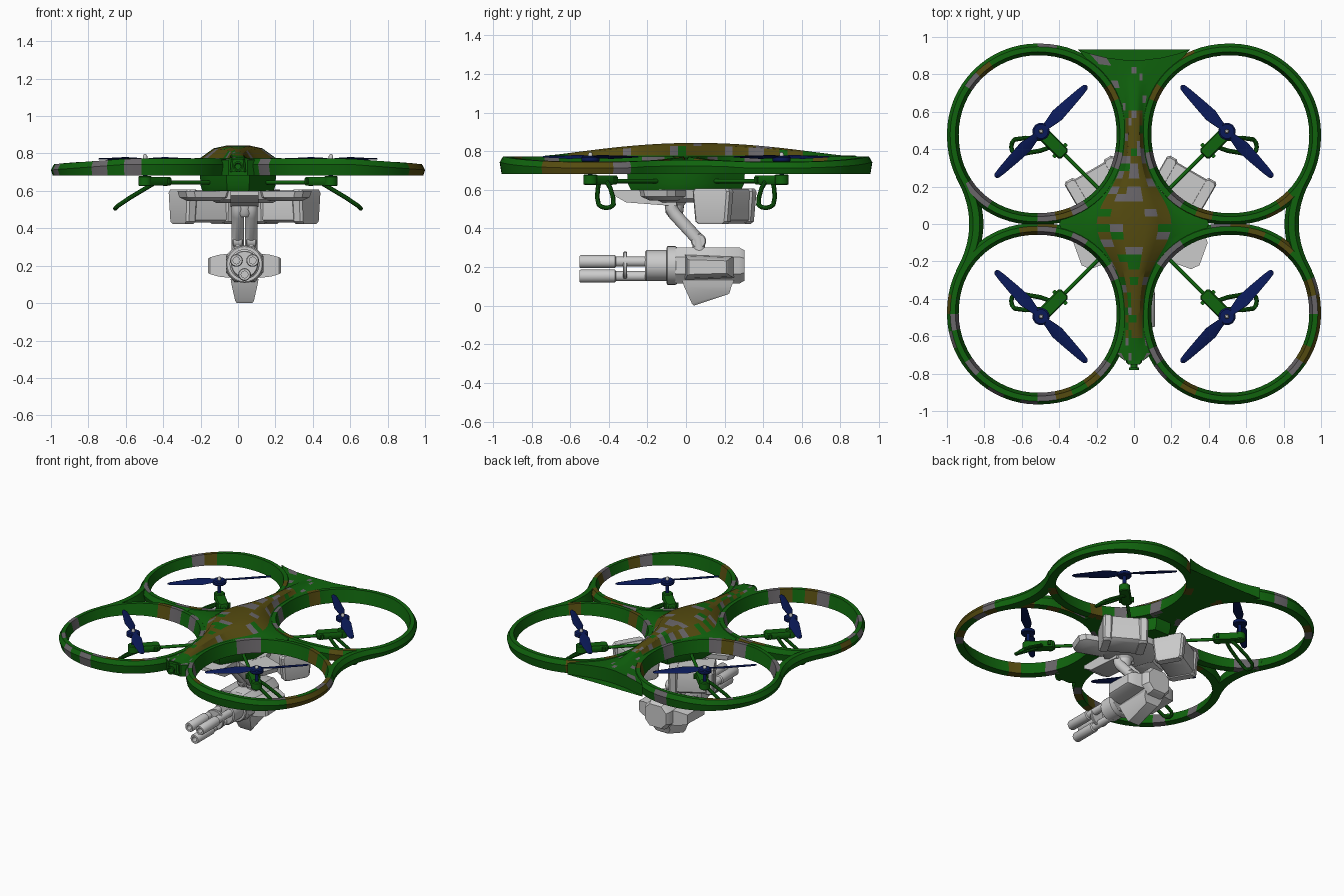
import bpy, bmesh, random
from math import sin, cos, pi, exp, radians, copysign
from mathutils import Vector, Matrix

if "Cube" in bpy.data.objects:
    bpy.data.objects.remove(bpy.data.objects["Cube"])

random.seed(7)


def material(name, rgb):
    m = bpy.data.materials.new(name)
    m.diffuse_color = (*rgb, 1)
    m.use_nodes = True
    m.node_tree.nodes["Principled BSDF"].inputs["Base Color"].default_value = m.diffuse_color
    return m


green = material("green", (0.005, 0.125, 0.004))
brown = material("brown", (0.09, 0.07, 0.005))
grey = material("patch_grey", (0.14, 0.13, 0.14))
navy = material("navy", (0.003, 0.01, 0.1))
CAMO = [green, brown, grey]


def loft(bm, sections, closed=False):
    """Skin a list of equal-length point loops; cap the ends unless closed."""
    rows = [[bm.verts.new(p) for p in s] for s in sections]
    n = len(rows[0])
    for i in range(len(rows) if closed else len(rows) - 1):
        a, b = rows[i], rows[(i + 1) % len(rows)]
        for j in range(n):
            bm.faces.new((a[j], a[(j + 1) % n], b[(j + 1) % n], b[j]))
    if not closed:
        bm.faces.new(rows[0])
        bm.faces.new(rows[-1])


def turned(bm, start, axis, profile, n=20):
    """Solid of revolution: profile is (distance along axis, radius)."""
    q = Vector(axis).to_track_quat('Z', 'Y')
    loft(bm, [[Vector(start) + q @ Vector((r * cos(2 * pi * k / n), r * sin(2 * pi * k / n), d))
               for k in range(n)] for d, r in profile])


def tube(bm, pts, r, n=10):
    pts = [Vector(p) for p in pts]
    tan = [(pts[min(i + 1, len(pts) - 1)] - pts[max(i - 1, 0)]).normalized() for i in range(len(pts))]
    q = tan[0].to_track_quat('Z', 'Y')
    secs = []
    for i, p in enumerate(pts):
        if i:
            q = tan[i - 1].rotation_difference(tan[i]) @ q
        secs.append([p + q @ Vector((r * cos(2 * pi * k / n), r * sin(2 * pi * k / n), 0)) for k in range(n)])
    loft(bm, secs)


def block(bm, c, levels, rot=0, ch=0.02):
    """Chamfered box standing on c (x, y); levels are (z, length, depth)."""
    m = Matrix.Rotation(radians(rot), 3, 'Z')
    secs = []
    for z, l, d in levels:
        a, b = l / 2, d / 2
        o = [(a, b - ch), (a - ch, b), (ch - a, b), (-a, b - ch), (-a, ch - b), (ch - a, -b), (a - ch, -b), (a, ch - b)]
        secs.append([m @ Vector((x, y, z)) + Vector((*c, 0)) for x, y in o])
    loft(bm, secs)


def finish(name, bm, mats=(), mirror=(False, False), pick=None, shift=0):
    bmesh.ops.recalc_face_normals(bm, faces=bm.faces)
    if pick:
        for f in bm.faces:
            f.material_index = pick(f)
    me = bpy.data.meshes.new(name)
    bm.to_mesh(me)
    bm.free()
    ob = bpy.data.objects.new(name, me)
    ob.location.x = shift
    bpy.context.collection.objects.link(ob)
    for m in mats:
        me.materials.append(m)
    if any(mirror):
        ob.modifiers.new("mirror", 'MIRROR').use_axis = (*mirror, False)
    bpy.ops.object.select_all(action='DESELECT')
    ob.select_set(True)
    bpy.context.view_layer.objects.active = ob
    bpy.ops.object.shade_smooth_by_angle(angle=radians(32))


CX, CY, Z0, POW = 0.515, 0.48, 0.682, 2.13


def guard_top(x):
    return 0.772 - 0.03 * max(0, (abs(x) - 0.6) / 0.4)


# rotor guard rings (slightly squared towards the body) with camouflage patches
for sx, sy, label in ((1, 1, "back_right"), (-1, 1, "back_left"), (1, -1, "front_right"), (-1, -1, "front_left")):
    bm = bmesh.new()
    secs = []
    for k in range(64):
        c, s = cos(2 * pi * k / 64), sin(2 * pi * k / 64)
        e = 1 if k <= 16 else 2 / POW
        c, s = copysign(abs(c) ** e, c), copysign(abs(s) ** e, s)
        row = []
        for r, drop in ((.475, None), (.485, .03), (.468, 0), (.44, 0), (.422, None)):
            x, y = sx * (CX + r * c), sy * (CY + r * s)
            row.append((x, y, Z0 if drop is None else guard_top(x) - drop))
        secs.append(row)
    loft(bm, secs, closed=True)
    patches = [random.choices((0, 1, 2), (74, 12, 14))[0] for _ in range(70)]

    def ring_pick(f):
        return patches[(f.index // 5 // 2) % 32 + (32 if f.index % 5 in (0, 1) else 0)]
    bm.faces.index_update()
    finish("guard_ring_" + label, bm, CAMO, pick=ring_pick)

# outer bridges between front and back rings
bm = bmesh.new()
secs = []
for k in range(17):
    y = -0.25 + 0.5 * k / 16
    x = 0.845 + 0.072 * (abs(y) / 0.25) ** 2
    t = guard_top(x)
    secs.append([(x + .024, y, Z0), (x + .036, y, t - .03), (x + .015, y, t), (x - .02, y, t), (x - .04, y, Z0)])
loft(bm, secs)
finish("side_bridge", bm, CAMO, (True, False), lambda f: 0)


# central fuselage: raised spine with skirts running out to the rings
def half_width(y):
    return 0.045 + 0.155 * exp(-(y / 0.23) ** 2)


bm = bmesh.new()
secs = []
for k in range(41):
    y = -0.73 + 1.62 * k / 40
    w = half_width(y)
    h = 0.068 * max(0, 1 - ((y - 0.05) / 0.78) ** 2) ** 1.3
    w2 = CX - 0.455 * max(0, 1 - (abs(abs(y) - CY) / 0.455) ** POW) ** (1 / POW)
    w2 = max(min(0.4, w2), w + 0.006)
    if y < -0.69:
        w2 = w + 0.006
    half = [(.3 * w, .777 + h * .97), (.65 * w, .777 + h * .75), (w, .777), (w + (w2 - w) * .4, .771),
            (w + (w2 - w) * .75, .767), (w2, .765), (w2, Z0), (w2 * .8, Z0), (w2 * .5, Z0), (w2 * .2, Z0)]
    pts = half + [(-x, z) for x, z in reversed(half)]
    t = max(0, (y - 0.7) / 0.19) ** 2
    secs.append([(x, y - .015 * t + .65 * t * x * x, z) for x, z in pts])
secs.append([(x, y, Z0) for x, y, z in secs[-1]])
loft(bm, secs)
bmesh.ops.remove_doubles(bm, verts=bm.verts, dist=1e-5)


def body_pick(f):
    c = f.calc_center_median()
    if f.normal.z < 0.3:
        return 0
    if abs(c.x) < half_width(c.y) and abs(c.y) < 0.6:
        return random.choices((0, 1, 2), (12, 66, 22))[0]
    return random.choices((0, 2), (94, 6))[0]


finish("fuselage", bm, CAMO, pick=body_pick)

# belly hull under the fuselage
bm = bmesh.new()
q = [(.2, .08), (.15, .16), (.06, .3)]
q = q + [(-x, y) for x, y in reversed(q)]
q = q + [(-x, -y) for x, y in q]
loft(bm, [[(x * s, y * s, z) for x, y in q] for z, s in ((.6, .95), (.63, 1), (.7, 1.02))])
finish("belly_hull", bm, [green])

# nose camera
bm = bmesh.new()
block(bm, (0, -.725), ((.70, .085, .05), (.77, .075, .05)), ch=.01)
turned(bm, (0, -.74, .73), (0, -1, 0), ((0, .018), (.028, .018), (.028, .028), (.04, .028), (.04, .02), (.034, .015)))
finish("nose_camera", bm, [green])

# rotor arms, motor pods
HUB = Vector((.497, .495, 0))
bm = bmesh.new()
turned(bm, (.13, .13, .645), (1, 1, 0), ((0, .011), (.36, .011), (.36, .02), (.375, .02), (.375, .012)), 12)
block(bm, (.435, .432), ((.628, .17, .06), (.64, .18, .072), (.662, .18, .072), (.674, .17, .06)), 45, .012)
block(bm, (.395, .393), ((.636, .02, .1), (.666, .02, .1)), 45, .004)
turned(bm, HUB + Vector((0, 0, .625)), (0, 0, 1), ((0, .03), (.005, .036), (.05, .036), (.055, .03)), 20)
finish("motor_arm", bm, [green], (True, True))

# loop feet
bm = bmesh.new()
tube(bm, [(.45, .45, .64), (.5, .456, .61), (.58, .46, .562), (.638, .452, .523), (.652, .435, .511), (.656, .413, .506),
          (.652, .39, .511), (.638, .375, .523), (.58, .378, .562), (.5, .392, .61), (.45, .41, .64)], .012)
finish("loop_foot", bm, [green], (True, True))

# propellers
bm = bmesh.new()
turned(bm, HUB + Vector((0, 0, .67)), (0, 0, 1), ((0, .012), (.075, .012), (.075, .042), (.08, .046), (.098, .046), (.104, .038)), 24)
for ang in (135, -45):
    m = Matrix.Translation(HUB + Vector((0, 0, .77))) @ Matrix.Rotation(radians(ang), 4, 'Z')
    secs = []
    for r, w, p in ((.03, .018, 18), (.07, .026, 18), (.12, .036, 16), (.2, .03, 13), (.3, .021, 9), (.334, .016, 8), (.346, .006, 8)):
        t = Matrix.Rotation(radians(p), 4, 'X')
        secs.append([m @ (Vector((r, 0, 0)) + t @ Vector((0, y, z)))
                     for y, z in ((-w, 0), (0, -.003), (w, -.002), (w, .001), (0, .006))])
    loft(bm, secs)
finish("propeller", bm, [navy], (True, True))
bm = bmesh.new()
turned(bm, HUB + Vector((0, 0, .77)), (0, 0, 1), ((0, .012), (.015, .012), (.024, .007), (.026, .002)), 12)
finish("propeller_cap", bm, (), (True, True))

# turret mount: plate, front arm and side lobes (turret axis sits slightly off centre)
GX, GZ = .035, .208
bm = bmesh.new()
turned(bm, (0, 0, .535), (0, 0, 1), ((0, .15), (.02, .19), (.066, .19)), 10)
loft(bm, [[(x, y, z) for y, z in ((-.38, .6), (-.38, .575), (-.31, .535), (-.05, .515), (-.05, .6))]
          for x in (-.075, .075)])
finish("turret_mount", bm, shift=GX)
bm = bmesh.new()
block(bm, (.215, -.115), ((.545, .17, .12), (.565, .24, .19), (.6, .26, .2)), -20, .035)
finish("mount_lobe", bm, (), (True, False), shift=GX)

# ammunition pods with end bands
bm = bmesh.new()
POD = Vector((.225, .2))
block(bm, POD, ((.43, .24, .15), (.445, .28, .18), (.59, .3, .195), (.605, .28, .18)), -30, .025)
u = Vector((cos(radians(-30)), sin(radians(-30))))
for o in (-.12, .12):
    block(bm, POD + u * o, ((.424, .05, .16), (.436, .06, .19), (.59, .064, .22), (.608, .054, .2)), -30, .012)
finish("ammo_pod", bm, (), (True, False), shift=GX)

# swivel and fork that carry the gun
bm = bmesh.new()
turned(bm, (GX, -.06, .46), (0, 0, 1), ((0, .03), (.02, .045), (.06, .05), (.09, .075)), 20)
for s in (-1, 1):
    x = GX + s * .036
    tube(bm, [(x, -.075, .55), (x, -.075, .505), (x, -.06, .475), (x, .06, .345), (x, .07, .28)], .034, 14)
    turned(bm, (x - .028, .065, .335), (1, 0, 0), ((0, .034), (.006, .04), (.05, .04), (.056, .034)), 16)
finish("gun_fork", bm)

# gun housing with three fins
bm = bmesh.new()
octa = [(.1, .045), (.055, .094), (-.055, .094), (-.1, .045), (-.1, -.045), (-.055, -.094), (.055, -.094), (.1, -.045)]
loft(bm, [[(GX + x * s, y, GZ + z * s) for x, z in octa]
          for y, s in ((-.058, .93), (-.045, 1), (.275, 1), (.302, .84))])
for s in (-1, 1):
    loft(bm, [[(GX + s * x, y0, .2 - h), (GX + s * x, y1, .2 - h * .85), (GX + s * x, y1, .2 + h * .85), (GX + s * x, y0, .2 + h)]
              for x, y0, y1, h in ((.08, -.005, .25, .065), (.14, 0, .235, .058), (.185, .005, .22, .045), (.195, .015, .21, .038))])
loft(bm, [[(GX - w, y0, z0), (GX + w, y0, z0), (GX + w, y1, z1), (GX - w, y1, z1)]
          for w, y0, y1, z0, z1 in ((.075, -.02, .25, .13, .13), (.07, -.01, .235, .1, .1), (.05, .03, .225, .012, .065), (.042, .04, .215, 0, .058))])
finish("gun_housing", bm)

# barrel collars and spacer disc
bm = bmesh.new()
turned(bm, (GX, -.04, GZ), (0, -1, 0), ((0, .09), (.015, .1), (.055, .1), (.06, .094), (.06, .08), (.165, .08), (.172, .072)), 28)
turned(bm, (GX, -.305, GZ), (0, -1, 0), ((0, .068), (.004, .072), (.016, .072), (.02, .068)), 24)
finish("barrel_collar", bm)

# three hollow barrels
bm = bmesh.new()
for k in range(3):
    a = radians(30 + 120 * k)
    turned(bm, (GX + .05 * cos(a), -.18, GZ - .005 + .05 * sin(a)), (0, -1, 0),
           ((0, .026), (.182, .026), (.188, .034), (.365, .034), (.372, .03), (.372, .018), (.33, .018)), 18)
finish("gun_barrels", bm)
